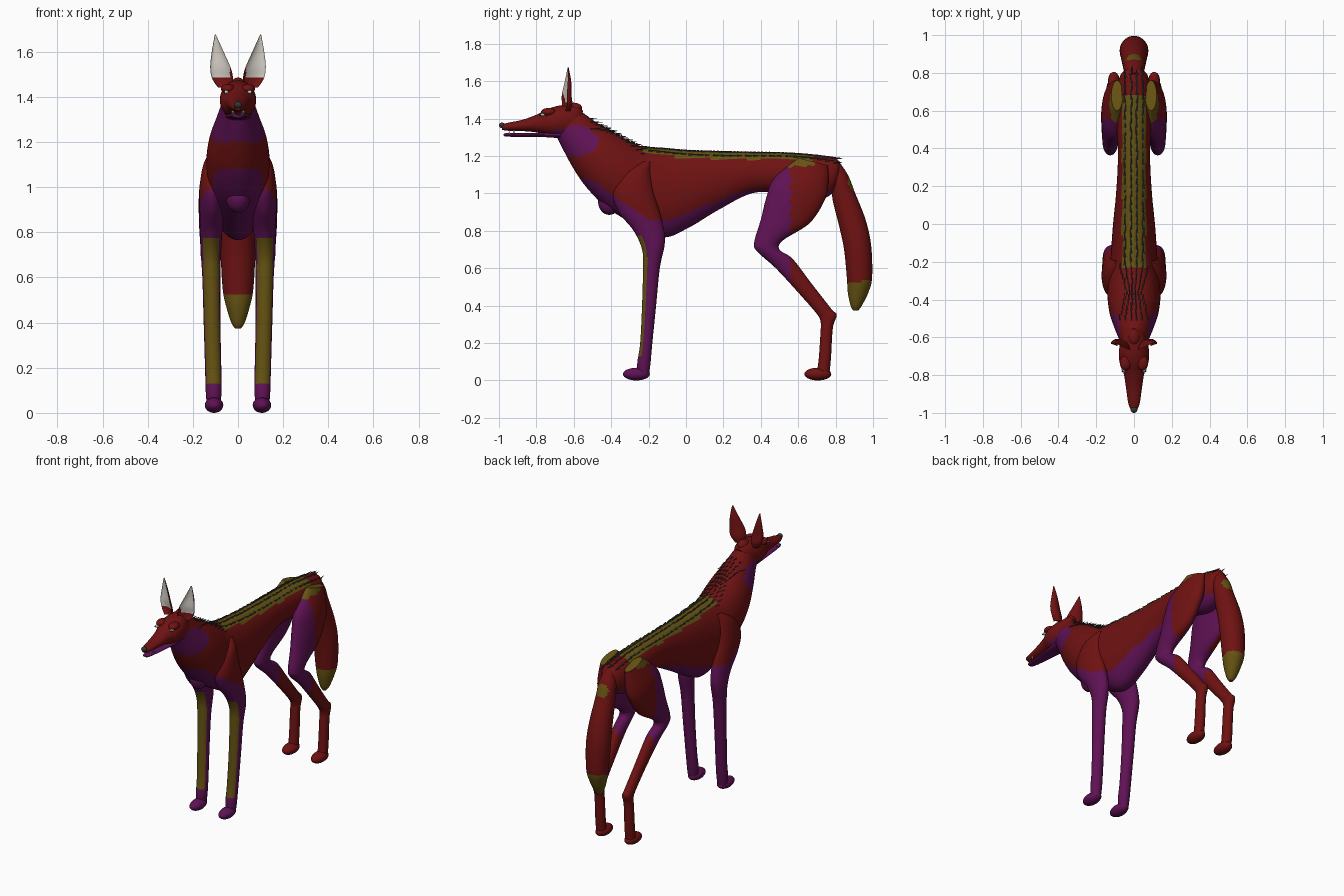
import bpy, bmesh, math, random
from mathutils import Vector, Matrix
from mathutils.bvhtree import BVHTree

random.seed(4)
if "Cube" in bpy.data.objects:
    bpy.data.objects.remove(bpy.data.objects["Cube"])

COLOURS = {
    "red_fur": (0.16, 0.006, 0.006),
    "purple_fur": (0.115, 0.006, 0.09),
    "olive_fur": (0.13, 0.085, 0.006),
    "dark_spike": (0.03, 0.038, 0.033),
    "ear_white": (0.65, 0.61, 0.56),
}
MATS = {}
for key, rgb in COLOURS.items():
    m = bpy.data.materials.new(key)
    m.use_nodes = True
    m.diffuse_color = (*rgb, 1)
    bsdf = m.node_tree.nodes["Principled BSDF"]
    bsdf.inputs["Base Color"].default_value = (*rgb, 1)
    bsdf.inputs["Roughness"].default_value = 0.8
    MATS[key] = m


def finish(name, bm, rule, side=1, smooth=True):
    """Turn a bmesh into an object, colouring faces with rule(centre, normal)."""
    bmesh.ops.recalc_face_normals(bm, faces=bm.faces)
    used = []
    for f in bm.faces:
        c, n = f.calc_center_median(), f.normal.copy()
        c.x *= side
        n.x *= side
        key = rule if isinstance(rule, str) else rule(c, n)
        if key not in used:
            used.append(key)
        f.material_index = used.index(key)
    me = bpy.data.meshes.new(name)
    bm.to_mesh(me)
    bm.free()
    for key in used:
        me.materials.append(MATS[key])
    ob = bpy.data.objects.new(name, me)
    bpy.context.collection.objects.link(ob)
    if smooth:
        bpy.ops.object.select_all(action='DESELECT')
        ob.select_set(True)
        bpy.context.view_layer.objects.active = ob
        bpy.ops.object.shade_smooth_by_angle(angle=math.radians(50))
    return ob


def spline(a, b, c, d, t):
    return [0.5 * (2 * q + (r - p) * t + (2 * p - 5 * q + 4 * r - s) * t * t
                   + (3 * q - p - 3 * r + s) * t ** 3) for p, q, r, s in zip(a, b, c, d)]


def loft(sections, side=1, steps=8, sides=36, cup=1, skew=0):
    """Sections: y,z of one edge, y,z of the opposite edge, half width, centre x."""
    secs = [s if len(s) == 6 else (*s, 0) for s in sections]
    last = len(secs) - 1
    dense = []
    for i in range(last):
        args = [secs[max(0, min(last, i + k))] for k in (-1, 0, 1, 2)]
        dense += [spline(*args, j / steps) for j in range(steps)]
    dense.append(secs[-1])
    bm = bmesh.new()
    rings = []
    for y1, z1, y2, z2, w, cx in dense:
        mid = Vector(((cx), (y1 + y2) / 2, (z1 + z2) / 2))
        half = Vector((0, (y1 - y2) / 2, (z1 - z2) / 2))
        ring = []
        for k in range(sides):
            a = math.tau * k / sides
            h = math.cos(a) * (cup if math.cos(a) > 0 else 1)
            p = mid + half * h + Vector((math.sin(a) * w, 0, 0))
            p.y += skew * (p.x - cx)
            ring.append(bm.verts.new((p.x * side, p.y, p.z)))
        rings.append(ring)
    for r0, r1 in zip(rings, rings[1:]):
        for k in range(sides):
            n = (k + 1) % sides
            bm.faces.new((r0[k], r0[n], r1[n], r1[k]))
    bm.faces.new(rings[0])
    bm.faces.new(rings[-1])
    return bm


def ball(name, centre, radii, rule, side=1):
    bm = bmesh.new()
    bmesh.ops.create_uvsphere(bm, u_segments=24, v_segments=14, radius=1)
    bm.transform(Matrix.Translation(centre) @ Matrix.Diagonal((*radii, 1)))
    return finish(name, bm, rule, side)


def add_cone(bm, base, direction, radius, length, segments=5):
    d = direction.normalized()
    mat = Matrix.Translation(base + d * length / 2) @ d.to_track_quat('Z', 'Y').to_matrix().to_4x4()
    bmesh.ops.create_cone(bm, cap_ends=True, segments=segments, radius1=radius,
                          radius2=0, depth=length, matrix=mat)


# Colour rules
def underside(c):
    line = 0.86 + 0.37 * min(0.43, max(0, c.y + 0.1)) + 0.7 * max(0, -0.2 - c.y)
    return c.z < min(line, 1.08)


def body_rule(c, n):
    if ((c.y + 0.59) / 0.12) ** 2 + ((c.z - 1.28) / 0.085) ** 2 < 1 or underside(c):
        return "purple_fur"
    if abs(c.x) < 0.064 and n.z > 0.2 and -0.23 < c.y < 0.68:
        return "olive_fur"
    return "red_fur"


def head_rule(c, n):
    return "purple_fur" if c.z < 1.345 and c.y > -0.71 else "red_fur"


def front_leg_rule(c, n):
    if 0.13 < c.z < 0.77 and n.y < -0.5:
        return "olive_fur"
    return "purple_fur" if underside(c) else "red_fur"


def hind_leg_rule(c, n):
    if c.z > 1.145 and 0.5 < c.y < 0.69:
        return "olive_fur"
    inner = n.x < -0.3 and c.z > 0.62
    return "purple_fur" if c.y < 0.56 or inner else "red_fur"


def tail_rule(c, n):
    spot = n.y > 0 and math.hypot(c.x, c.z - 1.05) < 0.042
    return "olive_fur" if c.z < 0.53 or spot else "red_fur"


# Torso and neck
body_bm = loft([
    (0.83, 1.13, 0.82, 1.06, 0.02), (0.81, 1.18, 0.77, 0.99, 0.07),
    (0.72, 1.2, 0.66, 0.96, 0.09), (0.55, 1.215, 0.5, 1.0, 0.09),
    (0.35, 1.22, 0.35, 1.0, 0.085), (0.15, 1.225, 0.17, 0.91, 0.095),
    (0, 1.23, 0.02, 0.82, 0.11), (-0.12, 1.24, -0.12, 0.765, 0.12),
    (-0.23, 1.25, -0.27, 0.83, 0.13), (-0.32, 1.29, -0.43, 0.93, 0.14),
    (-0.4, 1.335, -0.53, 1.03, 0.13), (-0.48, 1.38, -0.6, 1.13, 0.105),
    (-0.55, 1.43, -0.66, 1.24, 0.078), (-0.6, 1.455, -0.69, 1.3, 0.065)], sides=48)
surface = BVHTree.FromBMesh(body_bm)
finish("body", body_bm, body_rule)
ball("chest_tuft", (0, -0.41, 0.955), (0.055, 0.06, 0.07), "purple_fur")

# Head, jaw and nose
finish("head", loft([
    (-0.55, 1.44, -0.58, 1.33, 0.04), (-0.58, 1.47, -0.63, 1.29, 0.065),
    (-0.66, 1.472, -0.69, 1.3, 0.08), (-0.73, 1.455, -0.74, 1.31, 0.076),
    (-0.79, 1.425, -0.79, 1.325, 0.055), (-0.87, 1.395, -0.87, 1.333, 0.042),
    (-0.95, 1.378, -0.95, 1.335, 0.03), (-0.985, 1.368, -0.985, 1.34, 0.015)]), head_rule)
finish("lower_jaw", loft([
    (-0.67, 1.335, -0.67, 1.295, 0.055), (-0.78, 1.325, -0.78, 1.302, 0.045),
    (-0.88, 1.322, -0.88, 1.302, 0.034), (-0.96, 1.322, -0.96, 1.304, 0.022),
    (-0.975, 1.318, -0.975, 1.31, 0.01)]), "purple_fur")
ball("nose", (0, -0.984, 1.364), (0.018, 0.016, 0.015), "dark_spike")
ball("skull_bump", (0, -0.6, 1.455), (0.032, 0.045, 0.03), "red_fur")

# Tail
finish("tail", loft([
    (0.74, 1.1, 0.8, 1.195, 0.04), (0.775, 1.04, 0.865, 1.1, 0.055),
    (0.785, 0.96, 0.905, 1.0, 0.06), (0.82, 0.82, 0.96, 0.86, 0.07),
    (0.845, 0.7, 0.99, 0.72, 0.076), (0.86, 0.55, 0.995, 0.55, 0.068),
    (0.865, 0.47, 0.975, 0.47, 0.052), (0.88, 0.4, 0.94, 0.4, 0.03),
    (0.895, 0.373, 0.92, 0.373, 0.012)]), tail_rule)

# Paired parts
for label, s in (("left", 1), ("right", -1)):
    finish(label + "_front_leg", loft([
        (-0.24, 1.17, -0.19, 1.17, 0.015, 0.09), (-0.34, 1.1, -0.19, 1.12, 0.05, 0.1),
        (-0.39, 1.0, -0.17, 1.0, 0.06, 0.11), (-0.36, 0.9, -0.14, 0.9, 0.055, 0.115),
        (-0.28, 0.8, -0.115, 0.79, 0.048, 0.118), (-0.235, 0.7, -0.115, 0.72, 0.045, 0.12),
        (-0.23, 0.6, -0.14, 0.6, 0.04, 0.118), (-0.235, 0.4, -0.16, 0.4, 0.037, 0.115),
        (-0.245, 0.2, -0.18, 0.2, 0.036, 0.11), (-0.26, 0.1, -0.19, 0.09, 0.035, 0.108),
        (-0.26, 0.05, -0.2, 0.02, 0.03, 0.108)], s), front_leg_rule, s)
    finish(label + "_hind_leg", loft([
        (0.6, 1.19, 0.76, 1.15, 0.03, 0.09), (0.47, 1.08, 0.76, 1.04, 0.06, 0.1),
        (0.43, 0.98, 0.74, 0.96, 0.063, 0.11), (0.4, 0.86, 0.66, 0.84, 0.055, 0.118),
        (0.365, 0.74, 0.52, 0.75, 0.042, 0.125), (0.38, 0.69, 0.5, 0.7, 0.04, 0.125),
        (0.48, 0.6, 0.57, 0.65, 0.036, 0.12), (0.6, 0.47, 0.67, 0.52, 0.031, 0.113),
        (0.7, 0.355, 0.775, 0.385, 0.03, 0.108), (0.72, 0.31, 0.805, 0.35, 0.03, 0.107),
        (0.72, 0.27, 0.785, 0.28, 0.03, 0.107), (0.71, 0.12, 0.775, 0.12, 0.031, 0.107),
        (0.7, 0.05, 0.765, 0.02, 0.03, 0.107)], s), hind_leg_rule, s)
    for part, y, colour in (("front", -0.265, "purple_fur"), ("hind", 0.705, "red_fur")):
        ball(f"{label}_{part}_paw", (s * 0.106, y, 0.034), (0.041, 0.072, 0.034), colour)
    # Cupped ear with a pale inside
    finish(label + "_ear", loft([
        (-0.69, 1.44, -0.62, 1.44, 0.03, 0.058), (-0.69, 1.48, -0.61, 1.48, 0.046, 0.068),
        (-0.685, 1.53, -0.615, 1.53, 0.045, 0.078), (-0.665, 1.6, -0.615, 1.6, 0.026, 0.09),
        (-0.636, 1.672, -0.628, 1.675, 0.003, 0.1)], s, cup=-0.6, skew=0.3),
        lambda c, n: "ear_white" if n.y < -0.1 and c.z > 1.485 and c.x > 0.035 else "red_fur", s)
    ball(label + "_brow", (s * 0.045, -0.735, 1.435), (0.03, 0.04, 0.022), "red_fur")
    ball(label + "_eye", (s * 0.054, -0.768, 1.421), (0.012, 0.016, 0.008), "ear_white")
    ball(label + "_pupil", (s * 0.06, -0.779, 1.421), (0.005, 0.006, 0.006), "dark_spike")
    fang = bmesh.new()
    add_cone(fang, Vector((s * 0.025, -0.92, 1.34)), Vector((0, 0, -1)), 0.005, 0.035, 8)
    add_cone(fang, Vector((s * 0.018, -0.945, 1.315)), Vector((0, 0, 1)), 0.004, 0.03, 8)
    finish(label + "_fangs", fang, "ear_white")

# Quills along the spine and a flatter mane on the neck
quills = bmesh.new()


def plant(x, y, lift, radius, length):
    hit, n, _, _ = surface.ray_cast(Vector((x, y, 2)), Vector((0, 0, -1)))
    if hit is None:
        return
    n = n if n.z > 0 else -n
    back = Vector((random.uniform(-0.15, 0.15), 1, 0))
    back -= n * back.dot(n)
    add_cone(quills, hit - n * 0.003, back + n * lift, radius, length)


for row in range(24):
    for col in range(4):
        x = (col - 1.5) * 0.032
        plant(x, -0.22 + row * 0.043 + (col % 2) * 0.02, 0.45, 0.007, 0.055)
for row in range(11):
    y = -0.51 + row * 0.027
    spread = 0.04 + 0.035 * abs(row - 5) / 5
    for k in (-1, -0.6, -0.2, 0.2, 0.6, 1):
        plant(k * spread, y, 0.18, 0.005, 0.038)
finish("back_quills", quills, "dark_spike", smooth=False)
